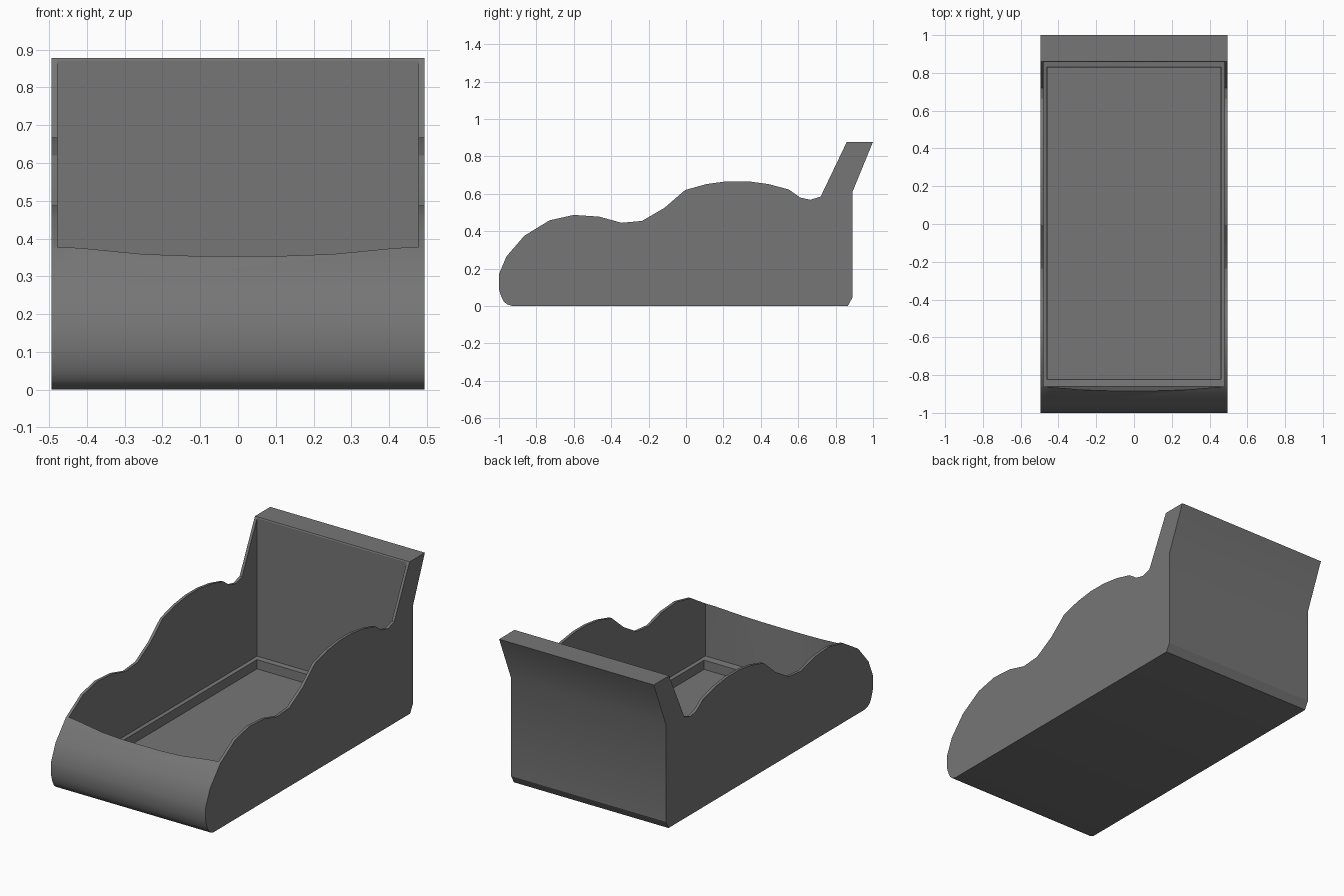
import bpy, bmesh
from math import radians

if "Cube" in bpy.data.objects:
    bpy.data.objects.remove(bpy.data.objects["Cube"])


def loft(name, rings):
    """Closed solid through a list of equal-sized vertex rings."""
    bm = bmesh.new()
    loops = [[bm.verts.new(p) for p in ring] for ring in rings]
    n = len(loops[0])
    for a, b in zip(loops, loops[1:]):
        for i in range(n):
            j = (i + 1) % n
            bm.faces.new((a[i], a[j], b[j], b[i]))
    bm.faces.new(loops[0][::-1])
    bm.faces.new(loops[-1])
    bmesh.ops.recalc_face_normals(bm, faces=bm.faces)
    mesh = bpy.data.meshes.new(name)
    bm.to_mesh(mesh)
    bm.free()
    obj = bpy.data.objects.new(name, mesh)
    bpy.context.collection.objects.link(obj)
    return obj


# Side silhouette (y, z), extruded across the width
profile = [
    (-.93, 0), (-.958, .01), (-.975, .025), (-.988, .05), (-1, .09),
    (-1, .17), (-.96, .265), (-.865, .375),
    (-.73, .458), (-.6, .487), (-.465, .478), (-.345, .445), (-.235, .455),
    (-.115, .525), (-.005, .62), (.11, .652), (.22, .667), (.33, .667),
    (.44, .652), (.55, .623), (.61, .58), (.665, .568), (.72, .585),
    (.86, .878), (1, .878), (.89, .61), (.89, .045), (.865, 0)]
shell = loft("bin_shell", [[(x, y, z) for y, z in profile] for x in (-.494, .494)])


# Hollow interior: sunken floor with a narrow ledge, thin sides, bowed front wall
def cavity_ring(z, half, front, back, bow):
    ts = (-1, -.52, -.25, 0, .25, .52, 1)
    bows = (0, .8, .98, 1, .98, .8, 0)
    ring = [(half * t, front - bow * b, z) for t, b in zip(ts, bows)]
    return ring + [(half, back, z), (-half, back, z)]


cavity = loft("cavity_cutter", [
    cavity_ring(.018, .458, -.82, .828, 0),
    cavity_ring(.07, .460, -.822, .83, 0),
    cavity_ring(.075, .478, -.86, .857, 0),
    cavity_ring(.36, .478, -.86, .857, .024),
    cavity_ring(1.0, .478, -.86, .857, .024)])
cavity.hide_render = True

cut = shell.modifiers.new("hollow", 'BOOLEAN')
cut.operation = 'DIFFERENCE'
cut.solver = 'EXACT'
cut.object = cavity

bpy.ops.object.select_all(action='DESELECT')
shell.select_set(True)
bpy.context.view_layer.objects.active = shell
bpy.ops.object.modifier_apply(modifier=cut.name)
bpy.data.objects.remove(cavity)

# Dark grey plastic
plastic = bpy.data.materials.new("dark_grey")
plastic.diffuse_color = (.18, .18, .18, 1)
plastic.use_nodes = True
plastic.node_tree.nodes["Principled BSDF"].inputs["Base Color"].default_value = plastic.diffuse_color
shell.data.materials.clear()
shell.data.materials.append(plastic)

# Smooth the rounded nose, keep hard edges
bpy.ops.object.shade_smooth_by_angle(angle=radians(24))
